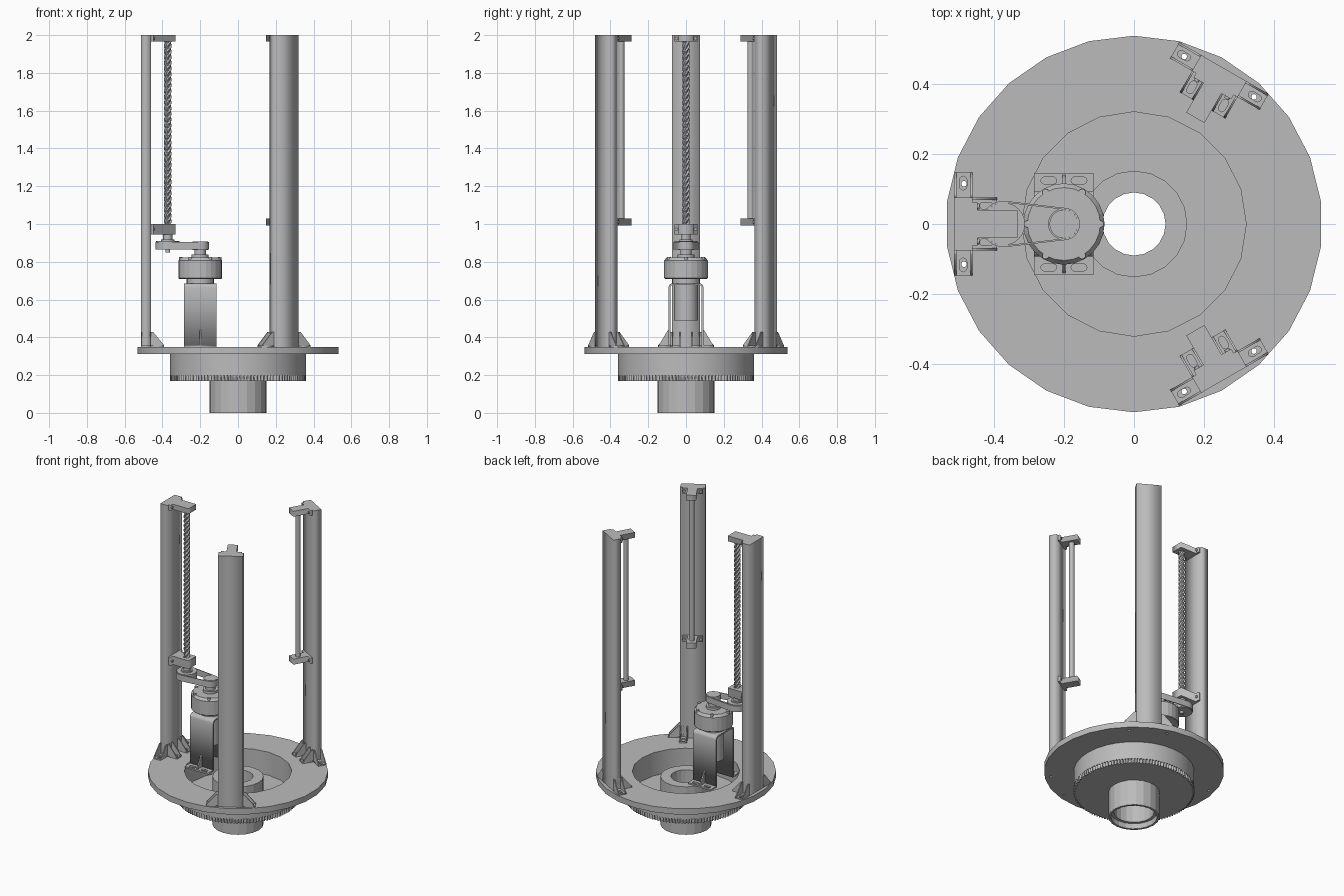
import bpy, bmesh
from math import sin, cos, pi, acos, radians
from mathutils import Matrix

if "Cube" in bpy.data.objects:
    bpy.data.objects.remove(bpy.data.objects["Cube"])

grey = bpy.data.materials.new("machined grey")
grey.use_nodes = True
grey.diffuse_color = (0.5, 0.5, 0.5, 1)
grey.node_tree.nodes["Principled BSDF"].inputs["Base Color"].default_value = (0.5, 0.5, 0.5, 1)

IDENT = Matrix.Identity(4)
UPRIGHT = Matrix.Rotation(pi / 2, 4, "X")   # sketch y becomes z, depth goes to -y


def move(x, y, z):
    return Matrix.Translation((x, y, z))


def turn(a):
    return Matrix.Rotation(a, 4, "Z")


def finish(name, bm):
    bmesh.ops.remove_doubles(bm, verts=bm.verts, dist=0.00005)
    bmesh.ops.recalc_face_normals(bm, faces=bm.faces)
    mesh = bpy.data.meshes.new(name)
    bm.to_mesh(mesh)
    bm.free()
    mesh.materials.append(grey)
    ob = bpy.data.objects.new(name, mesh)
    bpy.context.collection.objects.link(ob)
    return ob


def ngon(r, n, cx=0, cy=0):
    return [(cx + r * sin(2 * pi * i / n), cy + r * cos(2 * pi * i / n)) for i in range(n)]


def rect(x0, x1, y0, y1):
    return [(x0, y0), (x1, y0), (x1, y1), (x0, y1)]


def slot(cx, cy, length, r, n=6):
    """Rounded slot running along x."""
    h = length / 2 - r
    right = [(cx + h + r * sin(pi * i / n), cy - r * cos(pi * i / n)) for i in range(n + 1)]
    return right + [(2 * cx - x, 2 * cy - y) for x, y in right]


def prism(name, loops, depth, matrix=IDENT):
    """Flat sketch (first loop outside, others holes) extruded along local z."""
    cu = bpy.data.curves.new(name, "CURVE")
    cu.dimensions, cu.fill_mode, cu.extrude = "2D", "BOTH", depth / 2
    for loop in loops:
        sp = cu.splines.new("POLY")
        sp.points.add(len(loop) - 1)
        for p, (x, y) in zip(sp.points, loop):
            p.co = (x, y, 0, 1)
        sp.use_cyclic_u = True
    tmp = bpy.data.objects.new(name, cu)
    bpy.context.collection.objects.link(tmp)
    mesh = tmp.evaluated_get(bpy.context.evaluated_depsgraph_get()).to_mesh()
    bm = bmesh.new()
    bm.from_mesh(mesh)
    bpy.data.objects.remove(tmp)
    bm.transform(matrix @ move(0, 0, depth / 2))
    return finish(name, bm)


def cyl(name, r, z0, z1, x=0, y=0, n=24, matrix=IDENT):
    return prism(name, [ngon(r, n, x, y)], z1 - z0, matrix @ move(0, 0, z0))


def lathe(name, profile, n, x=0, y=0):
    """Closed (radius, height) profile turned about a vertical axis."""
    bm = bmesh.new()
    rings = [[bm.verts.new((x + px, y + py, z)) for px, py in ngon(r, n)] for r, z in profile]
    for a, b in zip(rings, rings[1:] + rings[:1]):
        for i in range(n):
            j = (i + 1) % n
            bm.faces.new((a[i], a[j], b[j], b[i]))
    return finish(name, bm)


def angle_bracket(name, matrix, length, width, height=0.078, t=0.008):
    """Slotted foot, upright plate and two triangular webs."""
    w = width / 2
    prism(name + " foot", [rect(0, length, -w, w), slot(length * 0.58, 0, length * 0.55, 0.010)], t, matrix)
    prism(name + " upright", [rect(-w, w, 0, height), ngon(0.009, 12, 0, height * 0.6)], t,
          matrix @ turn(pi / 2) @ UPRIGHT @ move(0, 0, -t))
    tri = [(0, 0), (length, 0), (length, t), (t * 1.5, height), (0, height)]
    for side in (w, -w + 0.006):
        prism(name + " web", [tri], 0.006, matrix @ move(0, side, 0) @ UPRIGHT)


# Base flange with drilled bolt holes
COLUMN_ANGLES = (pi, pi / 3, -pi / 3)
holes = []
for a in COLUMN_ANGLES:
    for s in (-1, 1):
        x, y = 0.485, s * 0.115
        holes.append(ngon(0.008, 10, x * cos(a) - y * sin(a), x * sin(a) + y * cos(a)))
prism("base flange", [ngon(0.537, 26), ngon(0.32, 20)] + holes, 0.038, move(0, 0, 0.312))

# Bearing ring, toothed floor and central hub
prism("bearing ring", [ngon(0.36, 32), ngon(0.32, 20)], 0.114, move(0, 0, 0.198))
TEETH = 120
teeth = []
for i in range(TEETH):
    for k, r in ((0, 0.349), (0.25, 0.361), (0.5, 0.361), (0.75, 0.349)):
        a = 2 * pi * (i + k) / TEETH
        teeth.append((r * cos(a), r * sin(a)))
prism("ring gear floor", [teeth, ngon(0.148, 16)], 0.028, move(0, 0, 0.17))
lathe("hub tube", [(0.152, 0), (0.152, 0.315), (0.09, 0.315), (0.09, 0.15), (0.12, 0.15),
                   (0.12, 0.035), (0.138, 0.035), (0.138, 0)], 20)


def end_block(name, m, z0, z1, tip, half):
    """T-shaped support with two ear bolts."""
    prism(name, [[(0.462, -0.062), (0.462, 0.062), (0.447, 0.062), (0.447, half), (tip, half),
                  (tip, -half), (0.447, -half), (0.447, -0.062)]], z1 - z0, m @ move(0, 0, z0))
    for s in (-1, 1):
        cyl(name + " bolt", 0.008, 0, 0.006, n=10,
            matrix=m @ move(0.447, s * 0.05, (z0 + z1) / 2) @ Matrix.Rotation(-pi / 2, 4, "Y"))


# Three columns with feet, end blocks and either a screw or a guide rod
for i, a in enumerate(COLUMN_ANGLES):
    m = turn(a)
    prism("column", [rect(0.461, 0.513, -0.075, 0.075)], 1.65, m @ move(0, 0, 0.35))
    for s in (-1, 1):
        angle_bracket("side bracket", m @ move(0.487, s * 0.075, 0.35) @ turn(s * pi / 2), 0.072, 0.052)
        angle_bracket("inner bracket", m @ move(0.461, s * 0.052, 0.35) @ turn(pi), 0.07, 0.046)
    if i == 0:
        end_block("upper screw block", m, 1.965, 2.0, 0.332, 0.04)
        end_block("lower screw block", m, 0.945, 1.0, 0.332, 0.04)
    else:
        end_block("upper rod block", m, 1.965, 2.0, 0.35, 0.03)
        end_block("lower rod block", m, 0.992, 1.028, 0.35, 0.03)
        cyl("guide rod", 0.016, 1.028, 1.965, 0.395, n=20, matrix=m)

# Lead screw: a twisted, four-start thread
SX, MX = -0.372, -0.2
bm = bmesh.new()
AROUND, STEPS, LEAD = 24, 130, 0.12
rows = []
for k in range(STEPS + 1):
    z = 1.0 + 0.965 * k / STEPS
    row = []
    for j in range(AROUND):
        t = 2 * pi * j / AROUND
        r = 0.0165 + 0.0035 * max(-1, min(1, 1.6 * sin(4 * (t - 2 * pi * z / LEAD))))
        row.append(bm.verts.new((SX + r * cos(t), r * sin(t), z)))
    rows.append(row)
for lo, hi in zip(rows, rows[1:]):
    for j in range(AROUND):
        n = (j + 1) % AROUND
        bm.faces.new((lo[j], lo[n], hi[n], hi[j]))
finish("lead screw", bm)
cyl("screw shaft", 0.013, 0.85, 2.0, SX)
cyl("screw collar", 0.024, 0.915, 0.945, SX)

# Belt drive
def belt_loop(r1, r2, n=14):
    p = acos((r1 - r2) / (MX - SX))
    big = [p + (2 * pi - 2 * p) * i / n for i in range(n + 1)]
    small = [-p + 2 * p * i / n for i in range(n + 1)]
    return [(SX + r1 * cos(t), r1 * sin(t)) for t in big] + [(MX + r2 * cos(t), r2 * sin(t)) for t in small]


prism("drive belt", [belt_loop(0.066, 0.046), belt_loop(0.061, 0.041)], 0.04, move(0, 0, 0.866))
cyl("screw pulley", 0.061, 0.864, 0.91, SX)
cyl("screw pulley hub", 0.035, 0.91, 0.918, SX)
cyl("motor pulley", 0.041, 0.862, 0.908, MX)
cyl("motor pulley boss", 0.03, 0.835, 0.862, MX)
cyl("motor shaft collar", 0.045, 0.815, 0.838, MX)

# Motor
lathe("motor housing", [(0, 0.71), (0.112, 0.71), (0.116, 0.714), (0.116, 0.806),
                        (0.104, 0.822), (0, 0.822)], 24, MX)
cyl("motor neck", 0.072, 0.684, 0.71, MX)
cyl("motor body", 0.063, 0.49, 0.68, MX)
for i in range(6):
    a = i * pi / 3
    cyl("motor bolt", 0.010, 0.80, 0.826, MX + 0.104 * cos(a), 0.104 * sin(a), 10)

# Motor stand: bent channel with slotted feet and webs
def arch(w, top, r):
    right = [(w - r + r * cos(t), top - r + r * sin(t)) for t in [radians(d) for d in (0, 30, 60, 90)]]
    return right + [(-x, z) for x, z in reversed(right)]


outer, inner = arch(0.093, 0.686, 0.022), arch(0.083, 0.676, 0.012)
channel = [(0.093, 0.35)] + outer + [(-0.093, 0.35), (-0.083, 0.35)] + inner[::-1] + [(0.083, 0.35)]
prism("motor stand", [channel], 0.17, move(MX - 0.085, 0, 0) @ turn(pi / 2) @ UPRIGHT)
for s in (-1, 1):
    prism("stand foot", [rect(-0.085, 0.085, 0.083, 0.146)] +
          [slot(x, 0.124, 0.045, 0.010) for x in (-0.043, 0.043)], 0.01,
          move(MX, 0, 0.35) @ turn(0 if s > 0 else pi))
    prism("stand web", [[(0.09, 0.355), (0.14, 0.355), (0.14, 0.365), (0.095, 0.44), (0.09, 0.44)]], 0.008,
          move(MX - 0.004, 0, 0) @ Matrix.Scale(s, 4, (0, 1, 0)) @ turn(pi / 2) @ UPRIGHT)
